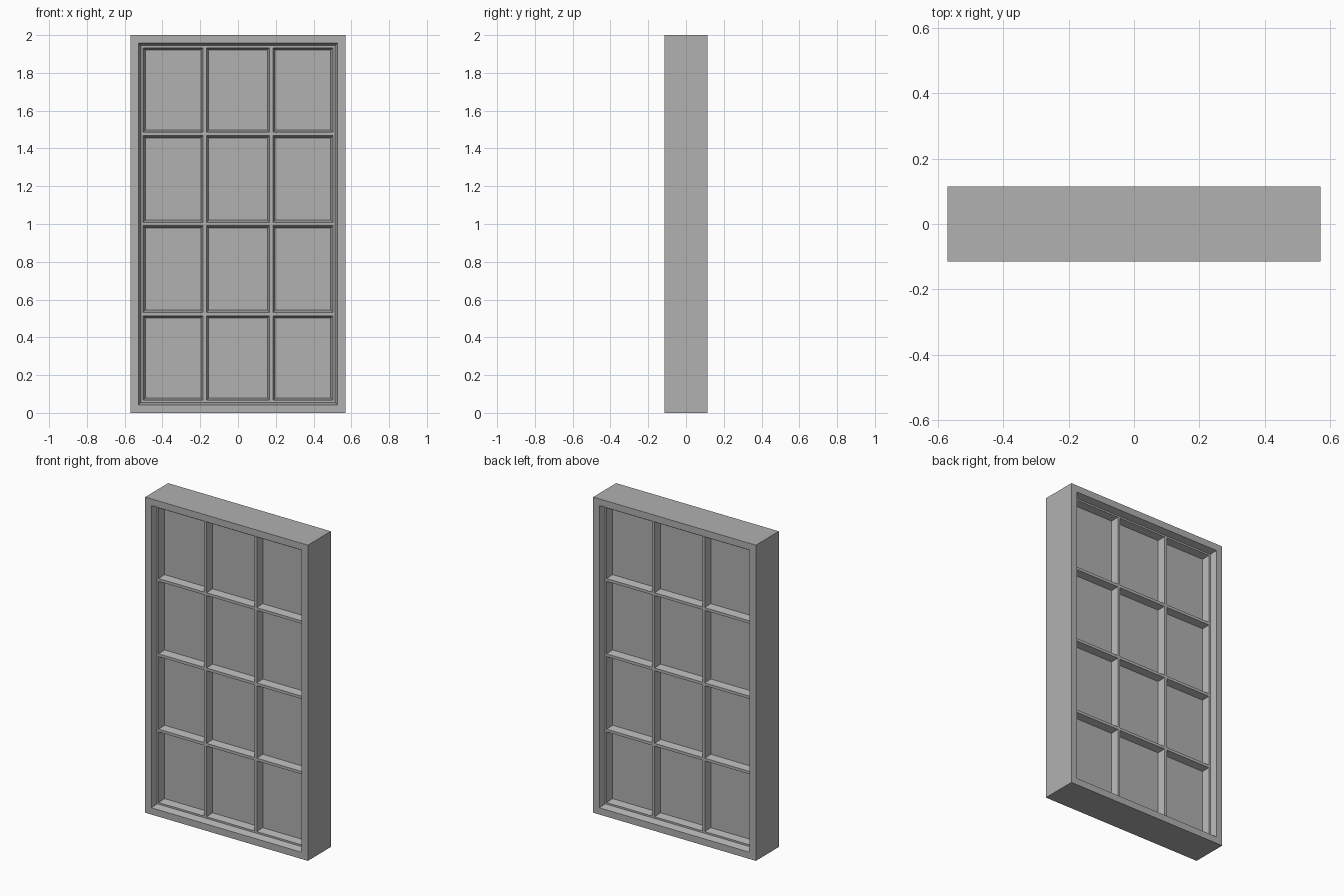
import bpy, bmesh

if "Cube" in bpy.data.objects:
    bpy.data.objects.remove(bpy.data.objects["Cube"])

W, H, D = 0.57, 2.0, 0.115      # half width, height, half depth
SASH_Y, GLASS_Y = 0.075, 0.033  # half depths of the sash front and the glass
FLAT, SLOPE = 0.009, 0.012      # half width of bar front, width of its bevel

paint = bpy.data.materials.new("dark_grey")
paint.diffuse_color = (0.44, 0.44, 0.44, 1)
paint.use_nodes = True
paint.node_tree.nodes["Principled BSDF"].inputs["Base Color"].default_value = paint.diffuse_color


def finish(name, bm):
    bmesh.ops.recalc_face_normals(bm, faces=bm.faces)
    me = bpy.data.meshes.new(name)
    bm.to_mesh(me)
    bm.free()
    me.materials.append(paint)
    ob = bpy.data.objects.new(name, me)
    bpy.context.collection.objects.link(ob)
    return ob


def ring(name, profile):
    """Sweep a closed (margin, y) profile around the window rectangle."""
    bm = bmesh.new()
    loops = []
    for m, y in profile:
        corners = [(-W + m, m), (W - m, m), (W - m, H - m), (-W + m, H - m)]
        loops.append([bm.verts.new((x, y, z)) for x, z in corners])
    for i, a in enumerate(loops):
        b = loops[(i + 1) % len(loops)]
        for k in range(4):
            n = (k + 1) % 4
            bm.faces.new((a[k], a[n], b[n], b[k]))
    return finish(name, bm)


def mirrored(half):
    return half + [(m, -y) for m, y in reversed(half)]


def bar(name, start, end, centre, vertical):
    """Glazing bar bevelled on both faces, running along z or x."""
    bm = bmesh.new()
    prof = mirrored([(-FLAT - SLOPE, -GLASS_Y), (-FLAT, -SASH_Y),
                     (FLAT, -SASH_Y), (FLAT + SLOPE, -GLASS_Y)])
    ends = []
    for t in (start, end):
        pts = [(centre + a, y, t) if vertical else (t, y, centre + a) for a, y in prof]
        ends.append([bm.verts.new(p) for p in pts])
        bm.faces.new(ends[-1])
    for i in range(len(prof)):
        j = (i + 1) % len(prof)
        bm.faces.new((ends[0][i], ends[0][j], ends[1][j], ends[1][i]))
    return finish(name, bm)


# Outer frame with sloped reveals
ring("outer_frame", mirrored([(0, -D), (0.043, -D), (0.056, -SASH_Y)]))

# Sash border around the panes
ring("sash", mirrored([(0.05, -SASH_Y), (0.067, -SASH_Y), (0.079, -GLASS_Y)]))

# Glazing bars: two upright, three level
for i, x in enumerate((-0.176, 0.176)):
    bar(f"upright_bar_{i + 1}", 0.06, H - 0.06, x, True)
for i, z in enumerate((0.523, 1.0, 1.477)):
    bar(f"level_bar_{i + 1}", -W + 0.06, W - 0.06, z, False)

# Glass panel behind the bars
bm = bmesh.new()
bmesh.ops.create_cube(bm, size=1)
for v in bm.verts:
    v.co = (v.co.x * 2 * (W - 0.06), v.co.y * 2 * GLASS_Y, H / 2 + v.co.z * (H - 0.12))
finish("glass_panel", bm)
